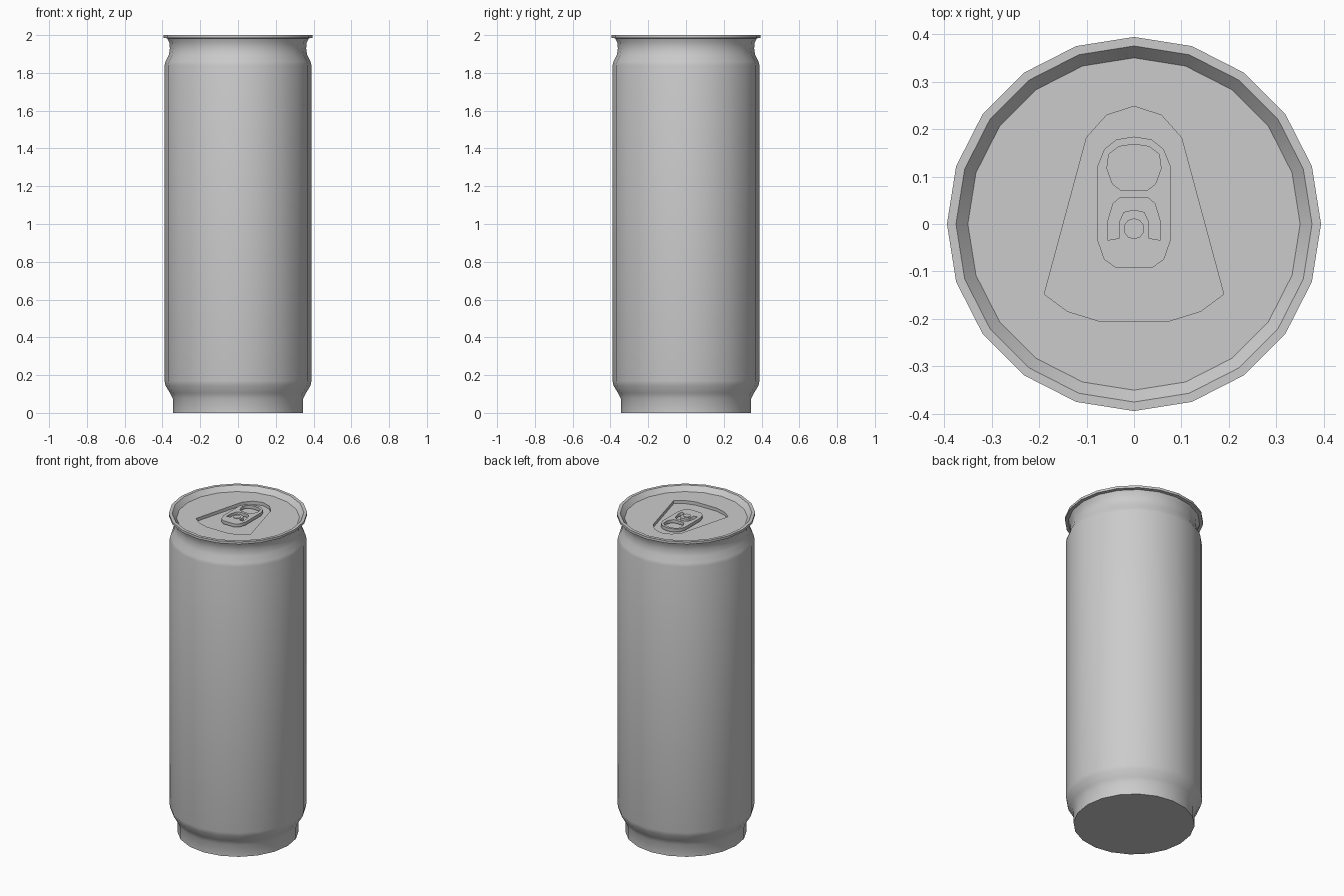
import bpy, bmesh
from math import sin, cos, pi, radians

if "Cube" in bpy.data.objects:
    bpy.data.objects.remove(bpy.data.objects["Cube"])

SIDES = 20
LID_Z, FLOOR_Z = 1.97, 1.95


def shade(obj, angle=40):
    bpy.ops.object.select_all(action='DESELECT')
    obj.select_set(True)
    bpy.context.view_layer.objects.active = obj
    bpy.ops.object.shade_smooth_by_angle(angle=radians(angle))


def add_mesh(name, bm):
    me = bpy.data.meshes.new(name)
    bm.to_mesh(me)
    bm.free()
    obj = bpy.data.objects.new(name, me)
    bpy.context.collection.objects.link(obj)
    return obj


def ring(r, n=SIDES, cy=0.0):
    return [(r * cos(2 * pi * i / n), cy + r * sin(2 * pi * i / n)) for i in range(n)]


def mirrored(half):
    """Close a half outline (x >= 0, from one end to the other) across x = 0."""
    return half + [(-x, y) for x, y in reversed(half) if x > 1e-6]


def plate(name, loops, z, half_thick=0.0):
    """Flat plate from an outline and its holes."""
    cu = bpy.data.curves.new(name, 'CURVE')
    cu.dimensions = '2D'
    cu.fill_mode = 'BOTH'
    cu.extrude = half_thick
    for pts in loops:
        sp = cu.splines.new('POLY')
        sp.points.add(len(pts) - 1)
        for p, (x, y) in zip(sp.points, pts):
            p.co = (x, y, 0, 1)
        sp.use_cyclic_u = True
    obj = bpy.data.objects.new(name, cu)
    obj.location.z = z
    bpy.context.collection.objects.link(obj)
    bpy.ops.object.select_all(action='DESELECT')
    obj.select_set(True)
    bpy.context.view_layer.objects.active = obj
    bpy.ops.object.convert(target='MESH')
    return obj


# Can body: revolved profile from base to inner rim, closed underneath
profile = [(0.345, 0), (0.345, 0.075), (0.36, 0.105), (0.384, 0.145), (0.389, 0.17),
           (0.389, 1.84), (0.384, 1.86), (0.366, 1.895), (0.361, 1.93), (0.364, 1.96),
           (0.375, 1.983), (0.394, 1.985), (0.394, 2.0), (0.375, 2.0), (0.35, LID_Z)]
bm = bmesh.new()
rows = [[bm.verts.new((x, y, z)) for x, y in ring(r)] for r, z in profile]
for a, b in zip(rows, rows[1:]):
    for i in range(SIDES):
        j = (i + 1) % SIDES
        bm.faces.new((a[i], a[j], b[j], b[i]))
bm.faces.new(list(reversed(rows[0])))
shade(add_mesh("can_body", bm))

# Lid with an opening for the recessed panel
recess = mirrored([(0, 0.248), (0.058, 0.229), (0.1, 0.182), (0.189, -0.148),
                   (0.14, -0.184), (0.075, -0.204)])
plate("lid", [ring(0.35), recess], LID_Z)

# Recessed panel: floor and walls
bm = bmesh.new()
low = [bm.verts.new((x, y, FLOOR_Z)) for x, y in recess]
top = [bm.verts.new((x, y, LID_Z)) for x, y in recess]
bm.faces.new(list(reversed(low)))
for i in range(len(low)):
    j = (i + 1) % len(low)
    bm.faces.new((low[i], low[j], top[j], top[i]))
shade(add_mesh("recessed_panel", bm))

# Pull tab with a finger hole and a slot around the tongue
outline = mirrored([(0, 0.184), (0.037, 0.178), (0.063, 0.157), (0.077, 0.122),
                    (0.077, -0.035), (0.063, -0.075), (0.037, -0.093)])
finger_hole = mirrored([(0, 0.168), (0.032, 0.163), (0.053, 0.147), (0.057, 0.117),
                        (0.045, 0.084), (0.029, 0.072)])
slot = mirrored([(0, 0.03), (0.022, 0.025), (0.031, 0.005), (0.031, -0.03),
                 (0.056, -0.034), (0.056, 0.003), (0.044, 0.043), (0.03, 0.055)])
plate("pull_tab", [outline, finger_hole, slot], 1.966, 0.01)

# Rivet
bpy.ops.mesh.primitive_cylinder_add(vertices=10, radius=0.022, depth=0.03,
                                    location=(0, -0.01, 1.965))
rivet = bpy.context.object
rivet.name = "rivet"
shade(rivet)
